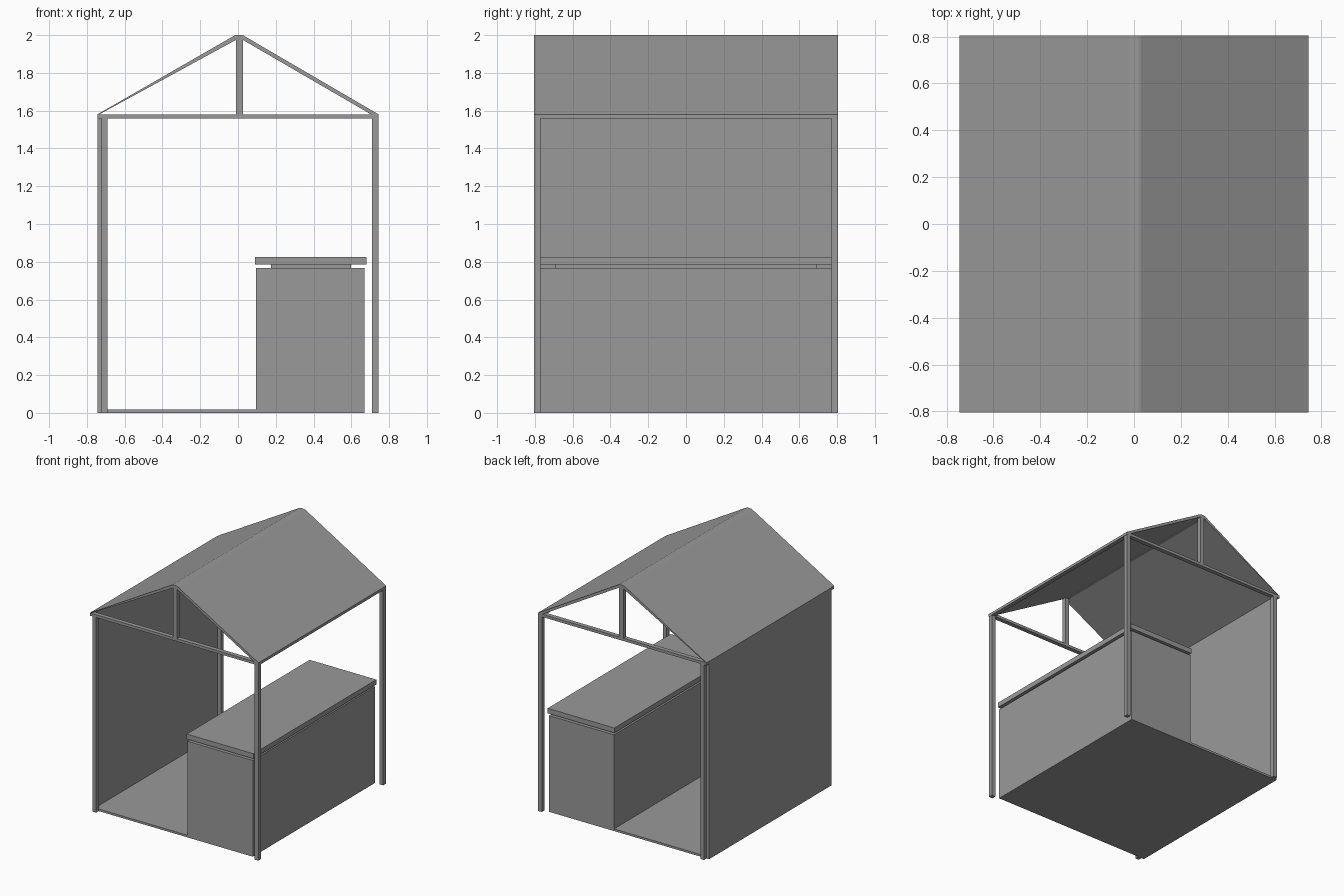
import bpy, bmesh

if "Cube" in bpy.data.objects:
    bpy.data.objects.remove(bpy.data.objects["Cube"])

grey = bpy.data.materials.new("dark_grey")
grey.diffuse_color = (0.32, 0.32, 0.32, 1)
grey.use_nodes = True
grey.node_tree.nodes["Principled BSDF"].inputs["Base Color"].default_value = grey.diffuse_color


def box(name, x, y, z):
    """Axis-aligned box from (min, max) pairs."""
    bm = bmesh.new()
    bmesh.ops.create_cube(bm, size=1)
    for v in bm.verts:
        v.co = [r[0] if c < 0 else r[1] for c, r in zip(v.co, (x, y, z))]
    finish(name, bm)


def extrude_y(name, profile, y0, y1):
    """Closed x/z profile extruded along y."""
    bm = bmesh.new()
    face = bm.faces.new([bm.verts.new((x, y0, z)) for x, z in profile])
    new = bmesh.ops.extrude_face_region(bm, geom=[face])["geom"]
    for v in new:
        if isinstance(v, bmesh.types.BMVert):
            v.co.y = y1
    finish(name, bm)


def finish(name, bm):
    bmesh.ops.recalc_face_normals(bm, faces=bm.faces)
    mesh = bpy.data.meshes.new(name)
    bm.to_mesh(mesh)
    bm.free()
    mesh.materials.append(grey)
    bpy.context.collection.objects.link(bpy.data.objects.new(name, mesh))


# Pitched roof shell with a narrow flat ridge
extrude_y("roof", [(-0.745, 1.58), (-0.02, 1.997), (-0.01, 2.0), (0.02, 2.0),
                   (0.03, 1.997), (0.745, 1.58), (0.705, 1.58),
                   (0.025, 1.975), (-0.01, 1.975), (-0.735, 1.58)],
          -0.805, 0.805)

# Posts, tie beams and king posts at both ends
for side, y in (("front", (-0.805, -0.77)), ("back", (0.77, 0.805))):
    box(side + "_right_post", (0.71, 0.743), y, (0, 1.558))
    box(side + "_left_post", (-0.722, -0.69), y, (0, 1.558))
    box(side + "_tie_beam", (-0.745, 0.745), y, (1.558, 1.58))
    box(side + "_king_post", (-0.011, 0.026), y, (1.58, 1.98))

# Eave beam along the open side
box("right_eave_beam", (0.71, 0.745), (-0.77, 0.77), (1.558, 1.58))

# Closed side wall, set back from the post faces, and floor
box("side_wall", (-0.745, -0.722), (-0.772, 0.772), (0, 1.578))
box("floor", (-0.722, 0.671), (-0.772, 0.772), (0, 0.017))

# Counter: body, recessed spacer and worktop
box("counter_body", (0.095, 0.671), (-0.772, 0.772), (0.017, 0.768))
box("counter_spacer", (0.174, 0.598), (-0.69, 0.69), (0.768, 0.785))
box("counter_top", (0.09, 0.679), (-0.775, 0.775), (0.785, 0.825))
